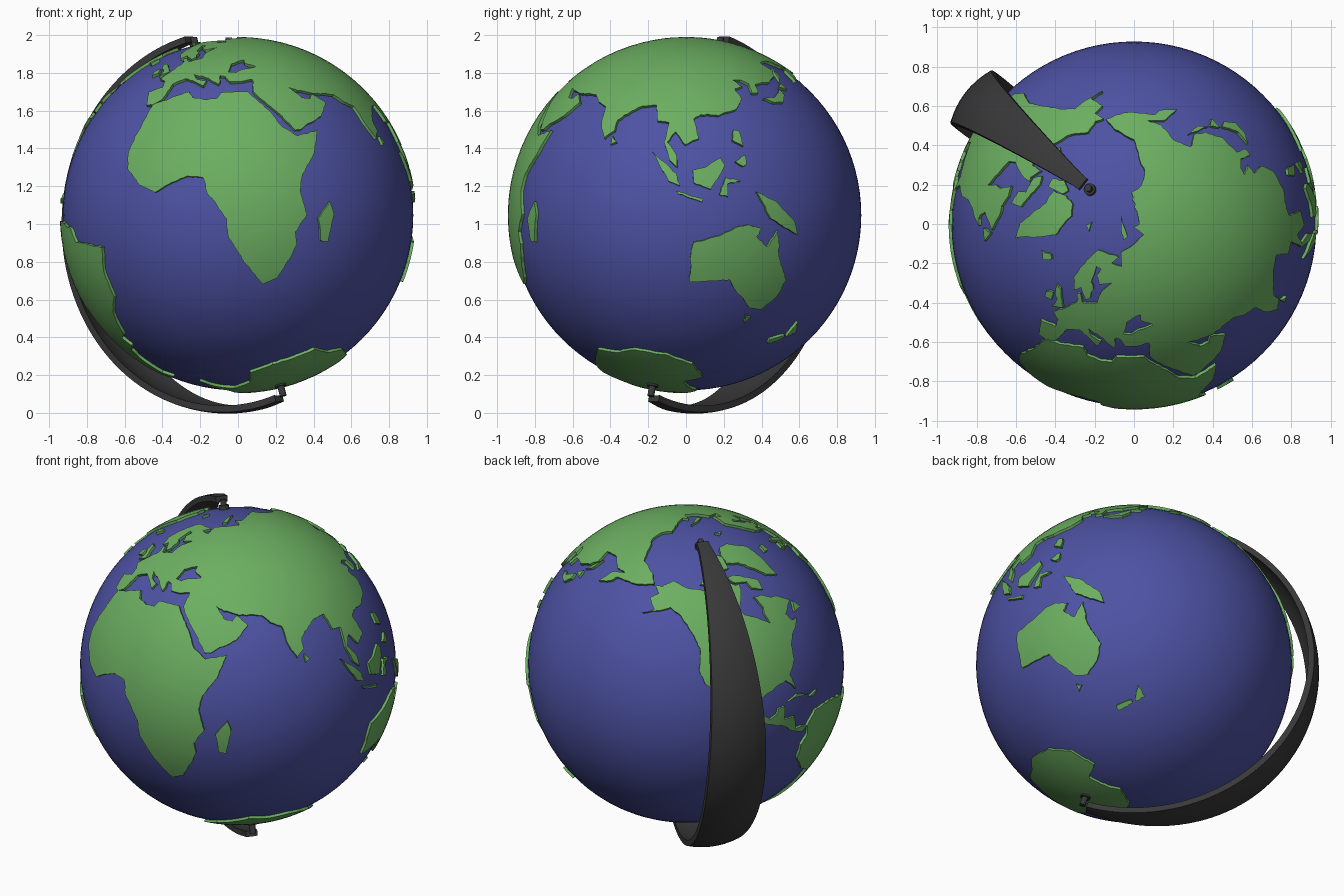
import bpy, bmesh, math, random
from mathutils import Vector, Matrix
from mathutils.geometry import delaunay_2d_cdt

random.seed(4)
if "Cube" in bpy.data.objects:
    bpy.data.objects.remove(bpy.data.objects["Cube"])

CENTRE = Vector((0, 0, 1.047))
OCEAN_R, LAND_R = 0.928, 0.943
STEP = 0.05

# Tilted globe frame: pole axis, the direction the arm bulges, and the side direction
TILT, HEADING = math.radians(17.6), math.radians(142)
lean = Vector((math.cos(HEADING), math.sin(HEADING), 0))
up = Vector((0, 0, 1))
axis = lean * math.sin(TILT) + up * math.cos(TILT)
bulge = lean * math.cos(TILT) - up * math.sin(TILT)
side = axis.cross(bulge)
front = Vector((0, -1, 0))
front = (front - axis * front.dot(axis)).normalized()
east = axis.cross(front)


def material(name, colour):
    mat = bpy.data.materials.new(name)
    mat.use_nodes = True
    mat.diffuse_color = (*colour, 1)
    bsdf = mat.node_tree.nodes["Principled BSDF"]
    bsdf.inputs["Base Color"].default_value = (*colour, 1)
    bsdf.inputs["Roughness"].default_value = 0.6
    return mat


BLUE = material("ocean blue", (0.075, 0.085, 0.37))
GREEN = material("land green", (0.15, 0.43, 0.12))
DARK = material("dark grey", (0.04, 0.04, 0.04))


def finish(bm, name, mat):
    """Turn a bmesh into a smooth object placed at the globe centre."""
    mesh = bpy.data.meshes.new(name)
    bm.to_mesh(mesh)
    bm.free()
    mesh.materials.append(mat)
    obj = bpy.data.objects.new(name, mesh)
    obj.location = CENTRE
    bpy.context.collection.objects.link(obj)
    bpy.ops.object.select_all(action="DESELECT")
    obj.select_set(True)
    bpy.context.view_layer.objects.active = obj
    bpy.ops.object.shade_smooth_by_angle(angle=math.radians(35))
    return obj


def globe_dir(lon, lat):
    """Unit direction of a longitude and latitude on the tilted globe."""
    a, b = math.radians(lon - 17), math.radians(lat)
    return (front * math.cos(a) + east * math.sin(a)) * math.cos(b) + axis * math.sin(b)


def inside(x, y, loops):
    hit = False
    for loop in loops:
        for p, q in zip(loop, loop[1:] + loop[:1]):
            if (p.y > y) != (q.y > y) and x < p.x + (y - p.y) * (q.x - p.x) / (q.y - p.y):
                hit = not hit
    return hit


def land(name, *outlines):
    """Raised curved plate from a coast outline; further outlines are inland seas."""
    shore = [globe_dir(*p) for p in outlines[0]]
    mid = sum(shore, Vector()).normalized()
    e1 = mid.orthogonal().normalized()
    e2 = mid.cross(e1)

    def flatten(d):
        flat = Vector((d.dot(e1), d.dot(e2)))
        return flat.normalized() * math.acos(max(-1, min(1, d.dot(mid))))

    def wrap(p):
        r = max(p.length, 1e-9)
        return (mid * math.cos(r) + (e1 * p.x + e2 * p.y) * (math.sin(r) / r)) * LAND_R

    # Subdivide each coast and roughen it slightly
    loops, points, edges = [], [], []
    for outline in outlines:
        corners = [flatten(globe_dir(*p)) for p in outline]
        loop = []
        for p, q in zip(corners, corners[1:] + corners[:1]):
            n = max(1, math.ceil((q - p).length / 0.025))
            for i in range(n):
                rough = Vector((random.uniform(-1, 1), random.uniform(-1, 1))) * 0.004
                loop.append(p.lerp(q, i / n) + (rough if i else rough * 0.3))
        k, n = len(points), len(loop)
        edges += [(k + i, k + (i + 1) % n) for i in range(n)]
        points += loop
        loops.append(loop)

    # Inner grid so that the plate follows the sphere
    reach = math.ceil(max(p.length for p in points) / STEP)
    for i in range(-reach, reach + 1):
        for j in range(-reach, reach + 1):
            if inside(i * STEP, j * STEP, loops):
                points.append(Vector((i * STEP, j * STEP)))
    flat, _, faces, *_ = delaunay_2d_cdt(points, edges, [], 0, 1e-5)

    bm = bmesh.new()
    verts = [bm.verts.new(wrap(p)) for p in flat]
    for f in faces:
        c = sum((flat[i] for i in f), Vector((0, 0))) / len(f)
        if inside(c.x, c.y, loops):
            face = bm.faces.new([verts[i] for i in f])
            face.normal_update()
            if face.normal.dot(mid) < 0 and c.length < 1:
                face.normal_flip()
    # Coast walls down to the ocean
    rim = [e.link_loops[0] for e in bm.edges if len(e.link_loops) == 1]
    rim = [(r.vert, r.link_loop_next.vert) for r in rim]
    low = {v: bm.verts.new(v.co * (OCEAN_R - 0.002) / LAND_R) for v in {v for r in rim for v in r}}
    for a, b in rim:
        bm.faces.new((b, a, low[a], low[b]))
    bmesh.ops.delete(bm, geom=[v for v in bm.verts if not v.link_faces], context="VERTS")
    finish(bm, name, GREEN)


# Ocean ball
bm = bmesh.new()
bmesh.ops.create_uvsphere(bm, u_segments=96, v_segments=48, radius=OCEAN_R)
finish(bm, "ocean", BLUE)

# Eurasia: eastern and southern coast, then western and northern coast
east_coast = [(190, 66), (179, 62), (170, 60), (163, 58), (162, 55), (157, 51), (156, 57), (163, 61), (155, 59),
              (142, 59), (135, 55), (141, 52), (140, 48), (135, 43), (128, 40), (129, 36), (126, 35), (125, 39),
              (121, 40), (118, 39), (122, 37), (119, 35), (122, 31), (120, 26), (114, 22), (108, 21), (106, 19),
              (109, 12), (105, 9), (101, 13), (99, 9), (103, 5), (104, 1), (101, 3), (98, 9), (98, 16), (94, 16),
              (92, 22), (87, 21), (80, 15), (80, 11), (77, 8), (74, 14), (73, 20), (69, 22), (66, 25), (57, 26),
              (51, 28), (48, 30), (50, 27), (51, 25), (54, 24), (56, 26), (60, 22), (55, 17), (45, 13), (43, 13),
              (39, 21), (35, 28), (34, 31)]
west_coast = [(36, 36), (31, 36), (27, 37), (26, 40), (24, 41), (23, 38), (22, 37), (19, 41), (13, 45), (14, 42),
              (18, 40), (16, 38), (12, 42), (9, 44), (3, 43), (0, 39), (-2, 37), (-6, 36), (-9, 37), (-9, 43),
              (-2, 43), (-1, 46), (-4, 48), (2, 51), (8, 54), (8, 57), (10, 57), (11, 54), (19, 54), (23, 58),
              (30, 60), (22, 60), (21, 63), (25, 65), (22, 66), (17, 61), (18, 60), (16, 56), (13, 55), (10, 59),
              (6, 58), (5, 62), (14, 68), (25, 71), (41, 67), (34, 66), (40, 64), (44, 68), (54, 68), (68, 68),
              (67, 72), (73, 71), (80, 73), (104, 77), (113, 74), (128, 72), (140, 72), (160, 69), (180, 69)]
inland_sea = [(28, 42), (31, 46), (38, 47), (37, 45), (41, 42), (35, 42), (31, 41)]
land("eurasia", east_coast + west_coast, inland_sea)

# Other continents
land("africa", [(-6, 36), (10, 37), (11, 34), (15, 32), (20, 31), (22, 33), (32, 31), (34, 27), (37, 21), (39, 15),
                (43, 11), (51, 12), (47, 4), (41, -2), (39, -7), (40, -15), (35, -20), (35, -24), (32, -28),
                (26, -34), (20, -35), (18, -32), (15, -26), (12, -17), (13, -11), (9, -1), (9, 4), (4, 6), (-4, 5),
                (-8, 4), (-13, 8), (-17, 15), (-16, 21), (-10, 30)])
land("north_america", [(-168, 66), (-162, 67), (-156, 71), (-140, 70), (-125, 70), (-115, 68), (-96, 68), (-94, 72),
                       (-86, 69), (-82, 69), (-87, 65), (-94, 61), (-93, 58), (-85, 55), (-82, 53), (-79, 51),
                       (-79, 55), (-77, 57), (-78, 62), (-71, 61), (-66, 58), (-62, 57), (-56, 52), (-66, 50),
                       (-65, 47), (-61, 46), (-66, 44), (-70, 43), (-74, 40), (-76, 35), (-81, 31), (-80, 25),
                       (-82, 28), (-84, 30), (-90, 29), (-97, 27), (-97, 21), (-94, 18), (-91, 19), (-90, 21),
                       (-87, 21), (-88, 16), (-83, 15), (-83, 10), (-79, 9), (-77, 8), (-80, 7), (-85, 10),
                       (-88, 13), (-94, 16), (-105, 20), (-109, 26), (-113, 31), (-109, 23), (-115, 28), (-117, 33),
                       (-121, 35), (-124, 40), (-124, 48), (-130, 54), (-138, 59), (-147, 61), (-152, 59),
                       (-163, 55), (-157, 58), (-165, 61), (-161, 64)])
land("south_america", [(-77, 8), (-72, 12), (-62, 10), (-52, 5), (-50, 0), (-44, -2), (-35, -6), (-39, -13),
                       (-41, -22), (-48, -26), (-54, -34), (-58, -34), (-57, -38), (-62, -39), (-65, -43),
                       (-69, -51), (-66, -55), (-72, -54), (-75, -48), (-73, -38), (-70, -19), (-76, -14), (-81, -5),
                       (-80, 1), (-77, 4)])
land("australia", [(142, -11), (146, -19), (153, -25), (153, -31), (150, -37), (144, -38), (138, -35), (135, -34),
                   (131, -31), (124, -33), (116, -35), (114, -26), (114, -22), (122, -18), (127, -14), (131, -12),
                   (136, -12), (135, -15), (140, -17)])
land("antarctica", [(-57, -63), (-62, -70), (-60, -75), (-30, -77), (-10, -71), (15, -70), (35, -69), (52, -66),
                    (70, -68), (90, -66), (115, -66), (140, -67), (165, -71), (163, -78), (200, -78), (215, -75),
                    (250, -74), (285, -73), (293, -68)])

# Large islands
land("greenland", [(-73, 78), (-60, 82), (-33, 83), (-18, 80), (-22, 72), (-32, 68), (-41, 63), (-44, 60), (-51, 64),
                   (-53, 69), (-58, 75)])
land("baffin", [(-89, 73), (-80, 73), (-68, 69), (-62, 66), (-66, 62), (-74, 65), (-73, 68), (-85, 70)])
land("ellesmere", [(-90, 77), (-92, 81), (-70, 83), (-65, 81), (-78, 76)])
land("arctic_island_east", [(-117, 71), (-108, 73), (-102, 69), (-115, 69)])
land("arctic_island_west", [(-125, 72), (-120, 74), (-118, 72)])
land("newfoundland", [(-59, 48), (-55, 51), (-53, 47)])
land("iceland", [(-24, 65), (-16, 66), (-14, 65), (-19, 63)])
land("britain", [(-5, 50), (1, 51), (0, 53), (-2, 57), (-5, 58), (-5, 55), (-3, 53)])
land("ireland", [(-10, 52), (-6, 52), (-6, 55), (-10, 54)])
land("svalbard", [(12, 79), (22, 80), (17, 77)])
land("novaya_zemlya", [(52, 71), (56, 74), (68, 77), (57, 71)])
land("madagascar", [(49, -12), (50, -16), (47, -25), (44, -24), (44, -17)])
land("sri_lanka", [(80, 9), (82, 7), (80, 6)])
land("sumatra", [(95, 5), (104, -1), (106, -5), (102, -4)])
land("java", [(105, -6.7), (114, -7.4), (114, -8.6), (106, -7.6)])
land("borneo", [(109, 1), (113, 3), (117, 7), (119, 5), (116, -4), (110, -3)])
land("sulawesi", [(119, -5), (120, 1), (125, 1), (121, -1), (122, -5)])
land("new_guinea", [(131, -1), (138, -2), (147, -6), (150, -10), (143, -9), (138, -8), (134, -4)])
land("luzon", [(120, 18), (122, 18), (124, 13), (120, 14)])
land("mindanao", [(122, 7), (125, 10), (126, 7), (125, 6)])
land("honshu", [(131, 34), (136, 36), (140, 41), (142, 39), (140, 35), (135, 33.6)])
land("hokkaido", [(140, 42), (142, 45), (145, 43)])
land("sakhalin", [(142, 46), (142, 54), (144, 49)])
land("tasmania", [(145, -41), (148, -41), (147, -43.5)])
land("northern_new_zealand", [(173, -35), (178, -38), (175, -41), (174, -39)])
land("southern_new_zealand", [(173, -41), (174, -42), (169, -46.5), (167, -45)])
land("cuba", [(-85, 22), (-80, 23), (-74, 20), (-80, 21.7)])
land("hispaniola", [(-74, 19), (-69, 19), (-72, 18)])

# Support arm: a crowned strip along a half circle, widest in the middle
bm = bmesh.new()
rings = []
for i in range(65):
    a = -0.03 + (math.pi + 0.06) * i / 64
    swell = max(0, math.sin(a))
    width = 0.07 + 0.28 * swell
    out = axis * math.cos(a) + bulge * math.sin(a)
    base = bulge * 0.06 - axis * 0.012
    across = [k / 4 for k in range(-4, 5)]
    ring = []
    for depth, row in ((0, across), (0.035, across[::-1])):
        for t in row:
            r = 1.015 + 0.02 * swell - 0.3 * (width * t) ** 2 - depth
            ring.append(bm.verts.new(base + out * r + side * (width * t / 2)))
    rings.append(ring)
for r, s in zip(rings, rings[1:]):
    for k in range(len(r)):
        m = (k + 1) % len(r)
        bm.faces.new((r[k], r[m], s[m], s[k]))
bm.faces.new(rings[0])
bm.faces.new(rings[-1])
bmesh.ops.recalc_face_normals(bm, faces=bm.faces)
finish(bm, "support_arm", DARK)

# Pivot pins and collars at both poles
turn = axis.to_track_quat("Z", "Y").to_matrix().to_4x4()
for name, sign, end in (("top", 1, 0.985), ("bottom", -1, 1.005)):
    for part, radius, tip in (("pin", 0.018, end), ("collar", 0.03, 0.952)):
        bm = bmesh.new()
        place = Matrix.Translation(axis * sign * (0.9 + tip) / 2) @ turn
        bmesh.ops.create_cone(bm, cap_ends=True, segments=20, radius1=radius, radius2=radius, depth=tip - 0.9,
                              matrix=place)
        finish(bm, f"{name}_{part}", DARK)
